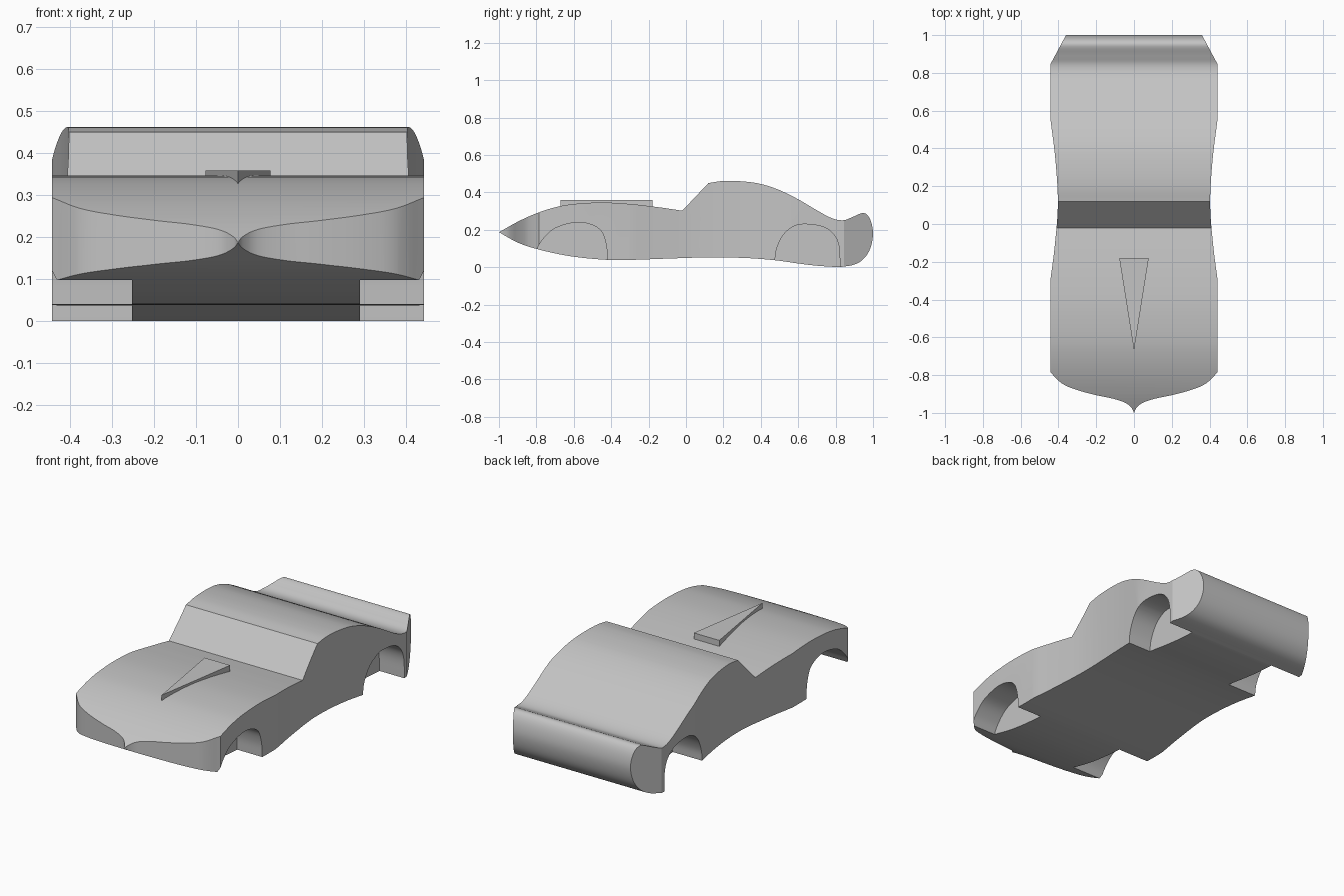
import bpy, bmesh, math
from mathutils import Vector

cube = bpy.data.objects.get("Cube")
if cube:
    bpy.data.objects.remove(cube, do_unlink=True)

grey = bpy.data.materials.new("body grey")
grey.use_nodes = True
grey.diffuse_color = (0.55, 0.55, 0.55, 1)
grey.node_tree.nodes["Principled BSDF"].inputs["Base Color"].default_value = (0.55, 0.55, 0.55, 1)


def smooth_run(pts, steps=5):
    """Spline through the points, without the last one."""
    p = [Vector(q) for q in pts]
    if len(p) == 2:
        return p[:1]
    p = [2 * p[0] - p[1]] + p + [2 * p[-1] - p[-2]]
    out = []
    for a, b, c, d in zip(p, p[1:], p[2:], p[3:]):
        for i in range(steps):
            t = i / steps
            out.append(0.5 * (2 * b + (c - a) * t + (2 * a - 5 * b + 4 * c - d) * t * t
                              + (3 * b - a - 3 * c + d) * t ** 3))
    return out


def loop_of(*runs):
    return [v for run in runs for v in smooth_run(run)]


def prism(name, points, lo, hi, axis):
    """Extrude a closed outline along x (points are y, z) or z (points are x, y)."""
    bm = bmesh.new()
    place = (lambda p, h: (h, p[0], p[1])) if axis == "x" else (lambda p, h: (p[0], p[1], h))
    face = bm.faces.new([bm.verts.new(place(p, lo)) for p in points])
    new = bmesh.ops.extrude_face_region(bm, geom=[face])["geom"]
    shift = Vector((hi - lo, 0, 0) if axis == "x" else (0, 0, hi - lo))
    bmesh.ops.translate(bm, vec=shift, verts=[g for g in new if isinstance(g, bmesh.types.BMVert)])
    bmesh.ops.recalc_face_normals(bm, faces=bm.faces)
    mesh = bpy.data.meshes.new(name)
    bm.to_mesh(mesh)
    bm.free()
    mesh.materials.append(grey)
    obj = bpy.data.objects.new(name, mesh)
    bpy.context.collection.objects.link(obj)
    return obj


def carve(obj, tool, operation):
    mod = obj.modifiers.new("carve", "BOOLEAN")
    mod.operation, mod.solver, mod.object = operation, "EXACT", tool
    bpy.context.view_layer.objects.active = obj
    bpy.ops.object.modifier_apply(modifier=mod.name)
    bpy.data.objects.remove(tool, do_unlink=True)


# Side silhouette: bonnet, windscreen, roof and tail, underside
nose, cowl, roof, sill = (-1, 0.187), (-0.02, 0.302), (0.12, 0.45), (0.82, 0.0)
side = loop_of(
    [nose, (-0.9, 0.243), (-0.8, 0.288), (-0.7, 0.32), (-0.6, 0.338), (-0.45, 0.346),
     (-0.3, 0.338), (-0.15, 0.321), cowl],
    [cowl, roof],
    [roof, (0.2, 0.461), (0.3, 0.459), (0.4, 0.445), (0.5, 0.412), (0.6, 0.363), (0.7, 0.304),
     (0.78, 0.262), (0.84, 0.251), (0.89, 0.268), (0.95, 0.29), (0.985, 0.255), (1, 0.18),
     (0.985, 0.1), (0.95, 0.045), (0.9, 0.014), sill],
    [sill, (0.7, 0.008), (0.6, 0.02), (0.47, 0.038), (0.3, 0.05), (0.1, 0.052), (-0.1, 0.046),
     (-0.35, 0.038), (-0.5, 0.045), (-0.65, 0.064), (-0.8, 0.098), (-0.9, 0.132), nose])
body = prism("car_body", side, -0.5, 0.5, "x")

# Plan outline, one half mirrored to the other
corner, waist, flare, tail = (0.443, -0.785), (0.443, -0.3), (0.443, 0.56), (0.443, 0.845)
half = loop_of(
    [(0, -1), (0.012, -0.975), (0.045, -0.947), (0.11, -0.925), (0.2, -0.906), (0.3, -0.879),
     (0.38, -0.845), corner],
    [corner, waist],
    [waist, (0.42, -0.12), (0.403, 0.1), (0.415, 0.33), flare],
    [flare, tail], [tail, (0.36, 1)], [(0.36, 1), (0, 1.0)])
plan = prism("plan_cutter", half + [Vector((-p.x, p.y)) for p in reversed(half[1:])], -0.2, 0.7, "z")
carve(body, plan, "INTERSECT")

# Wheel arches, deeper on the right than on the left
arches = [
    [(-0.8, 0.092), (-0.765, 0.15), (-0.7, 0.208), (-0.6, 0.238), (-0.52, 0.232),
     (-0.455, 0.195), (-0.427, 0.12), (-0.42, 0.03)],
    [(0.475, 0.03), (0.485, 0.1), (0.52, 0.172), (0.57, 0.215), (0.63, 0.23), (0.73, 0.217),
     (0.79, 0.175), (0.818, 0.11), (0.823, 0.0)]]
for arch in arches:
    bottom = [(arch[-1][0], -0.1), (arch[0][0], -0.1)]
    outline = loop_of(arch) + [Vector(arch[-1])] + [Vector(p) for p in bottom]
    for lo, hi in ((-0.6, -0.252), (0.29, 0.6)):
        carve(body, prism("arch_cutter", outline, lo, hi, "x"), "DIFFERENCE")

# Wedge on the bonnet
wedge = prism("bonnet_wedge", [(0, -0.67), (0.078, -0.18), (-0.078, -0.18)], 0.3, 0.358, "z")

bpy.ops.object.select_all(action="DESELECT")
body.select_set(True)
bpy.context.view_layer.objects.active = body
bpy.ops.object.shade_smooth_by_angle(angle=math.radians(28))
